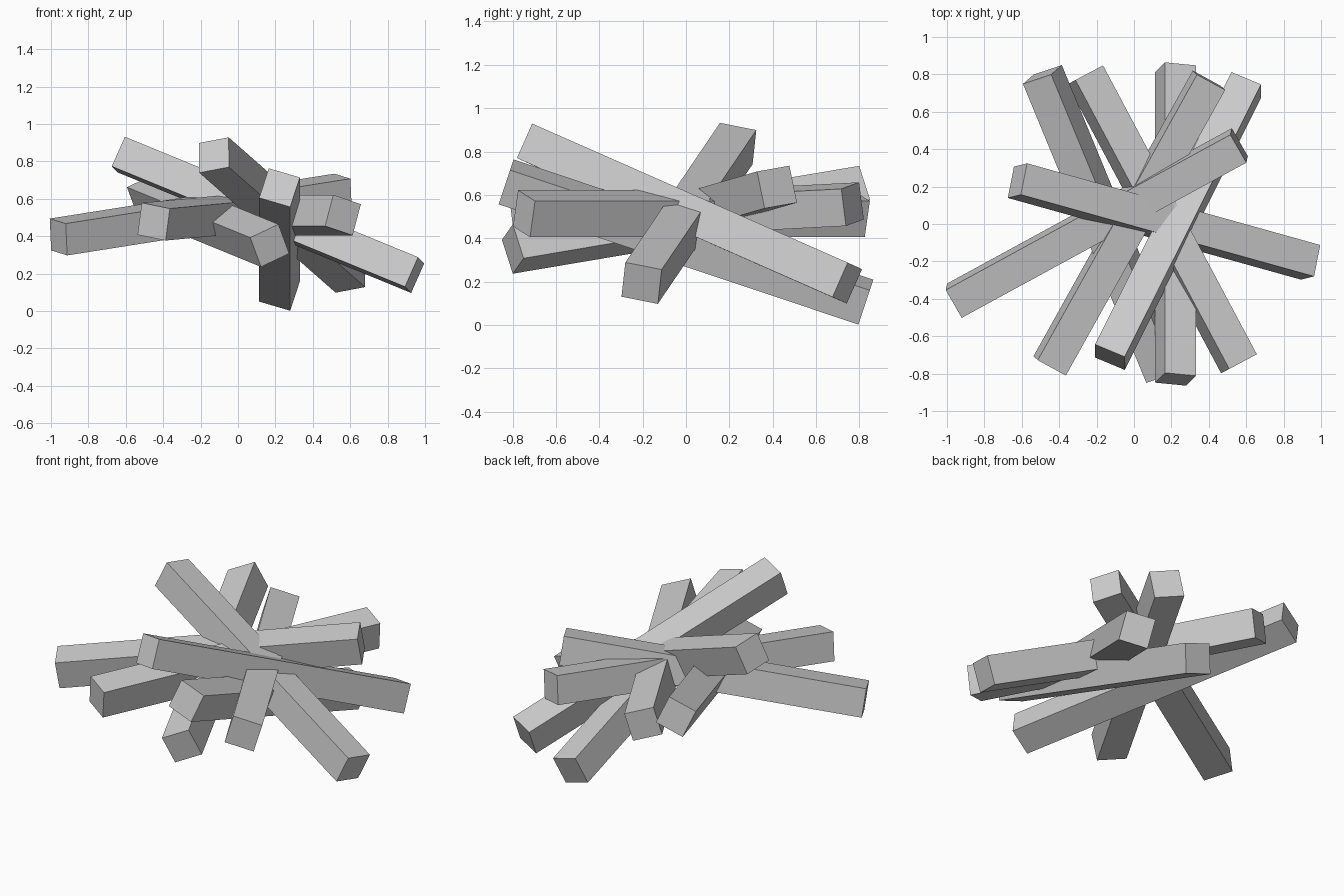
import bpy
from mathutils import Vector, Matrix

if "Cube" in bpy.data.objects:
    bpy.data.objects.remove(bpy.data.objects["Cube"])

WIDTH = 0.174    # square section of every beam
LENGTH = 1.75

# (one end centre, other end centre, direction of one side of the section)
BEAMS = [
    ((-0.126, -0.707, 0.832), (0.598, 0.739, 0.195), (0.15, -0.066, 0.03)),
    ((-0.62, 0.231, 0.835), (0.941, -0.204, 0.194), (0.043, 0.145, -0.035)),
    ((0.222, -0.83, 0.66), (0.222, 0.83, 0.105), (0.17, -0.017, -0.05)),
    ((-0.96, -0.41, 0.396), (0.562, 0.42, 0.636), (-0.076, 0.139, 0.025)),
    ((-0.45, -0.757, 0.478), (0.40, 0.767, 0.557), (0.134, -0.073, -0.027)),
    ((0.56, -0.745, 0.513), (-0.26, 0.795, 0.513), (0.148, 0.079, -0.05)),
    ((0.17, -0.80, 0.35), (-0.49, 0.80, 0.62), (0.173, 0.058, 0.082)),
]


def add_beam(name, start, end, side):
    """Square beam between two end centres, rolled to follow 'side'."""
    start, end = Vector(start), Vector(end)
    axis = (end - start).normalized()
    side = Vector(side)
    side = (side - axis * side.dot(axis)).normalized()
    up = axis.cross(side)
    rot = Matrix((side, up, axis)).transposed().to_4x4()
    bpy.ops.mesh.primitive_cube_add(size=1)
    beam = bpy.context.object
    beam.name = name
    scale = Matrix.Diagonal((WIDTH, WIDTH, LENGTH, 1))
    beam.data.transform(scale)
    beam.matrix_world = Matrix.Translation((start + end) / 2) @ rot


# Heap of crossing beams
for i, (start, end, side) in enumerate(BEAMS, 1):
    add_beam(f"beam_{i}", start, end, side)
